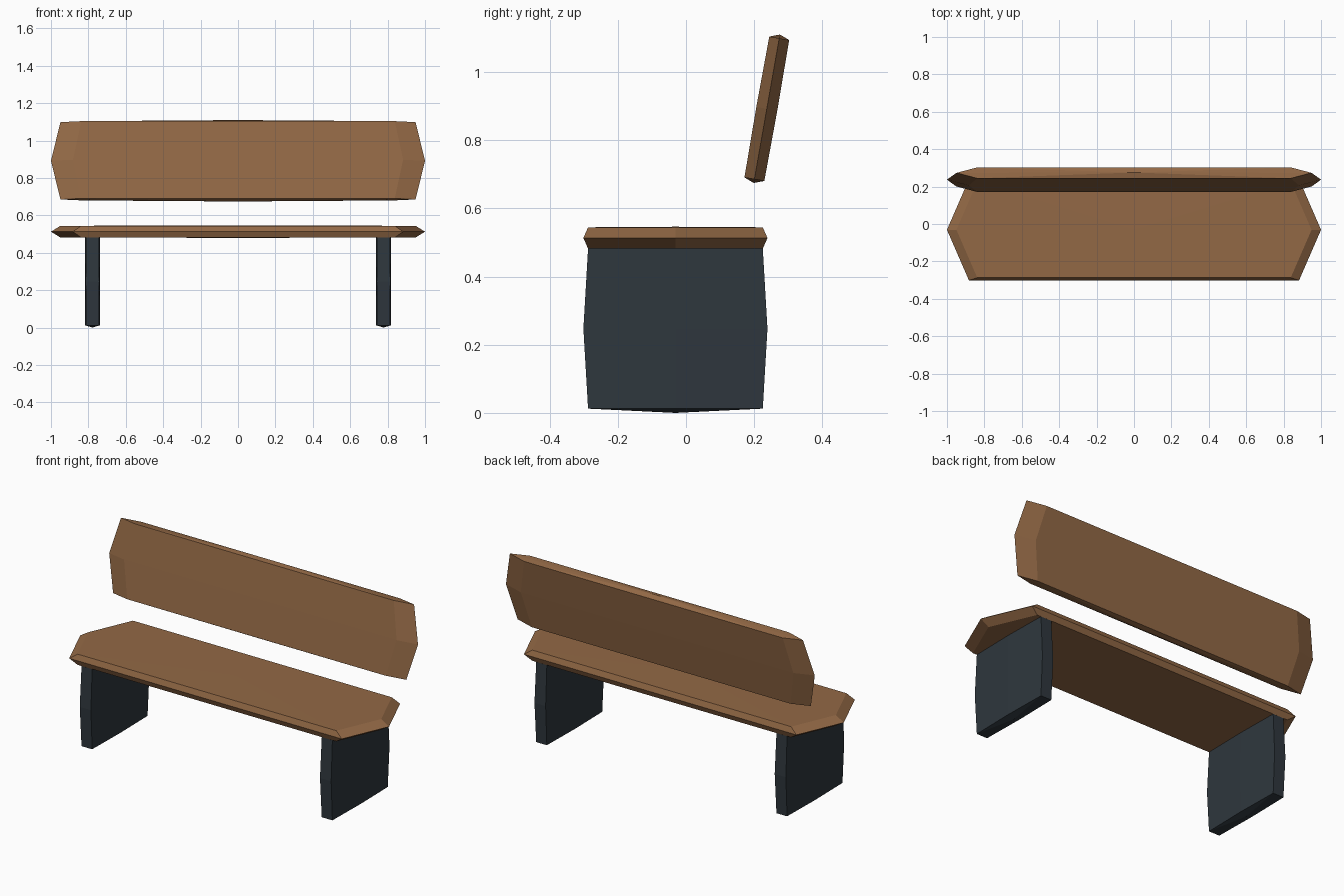
import bpy, bmesh, math
from math import sin, cos, pi, radians

if "Cube" in bpy.data.objects:
    bpy.data.objects.remove(bpy.data.objects["Cube"])


def material(name, rgb):
    m = bpy.data.materials.new(name)
    m.diffuse_color = (*rgb, 1)
    m.use_nodes = True
    m.node_tree.nodes["Principled BSDF"].inputs["Base Color"].default_value = m.diffuse_color
    return m


wood = material("warm wood", (0.29, 0.14, 0.06))
iron = material("dark slate", (0.028, 0.038, 0.047))


def spow(v, e):
    # signed power; snaps tiny values to zero
    return 0.0 if abs(v) < 1e-6 else math.copysign(abs(v) ** e, v)


def slab(name, centre, half, mat, tilt=0.0, lon_exp=0.18, lat_exp=0.15):
    """Faceted super-ellipsoid: six sides around, four bands from pole to pole."""
    bm = bmesh.new()
    rings = []
    for lat in (-pi / 4, 0, pi / 4):
        r, z = spow(cos(lat), lat_exp), spow(sin(lat), lat_exp)
        rings.append([bm.verts.new((half[0] * r * spow(cos(i * pi / 3), lon_exp),
                                    half[1] * r * spow(sin(i * pi / 3), lon_exp),
                                    half[2] * z)) for i in range(6)])
    low = bm.verts.new((0, 0, -half[2]))
    high = bm.verts.new((0, 0, half[2]))
    for i in range(6):
        j = (i + 1) % 6
        bm.faces.new((low, rings[0][j], rings[0][i]))
        bm.faces.new((high, rings[2][i], rings[2][j]))
        for a, b in zip(rings, rings[1:]):
            bm.faces.new((a[i], a[j], b[j], b[i]))
    bmesh.ops.recalc_face_normals(bm, faces=bm.faces)
    me = bpy.data.meshes.new(name)
    bm.to_mesh(me)
    bm.free()
    me.materials.append(mat)
    ob = bpy.data.objects.new(name, me)
    ob.location = centre
    ob.rotation_euler.x = tilt
    bpy.context.collection.objects.link(ob)
    return ob


# Seat plank and reclined backrest
slab("seat", (0, -0.031, 0.513), (1, 0.277, 0.033), wood)
slab("backrest", (0, 0.237, 0.892), (1, 0.032, 0.221), wood, tilt=radians(-10))

# Slab legs at both ends
for side, x in (("left", -0.778), ("right", 0.778)):
    slab(side + "_leg", (x, -0.031, 0.247), (0.041, 0.277, 0.247), iron)
